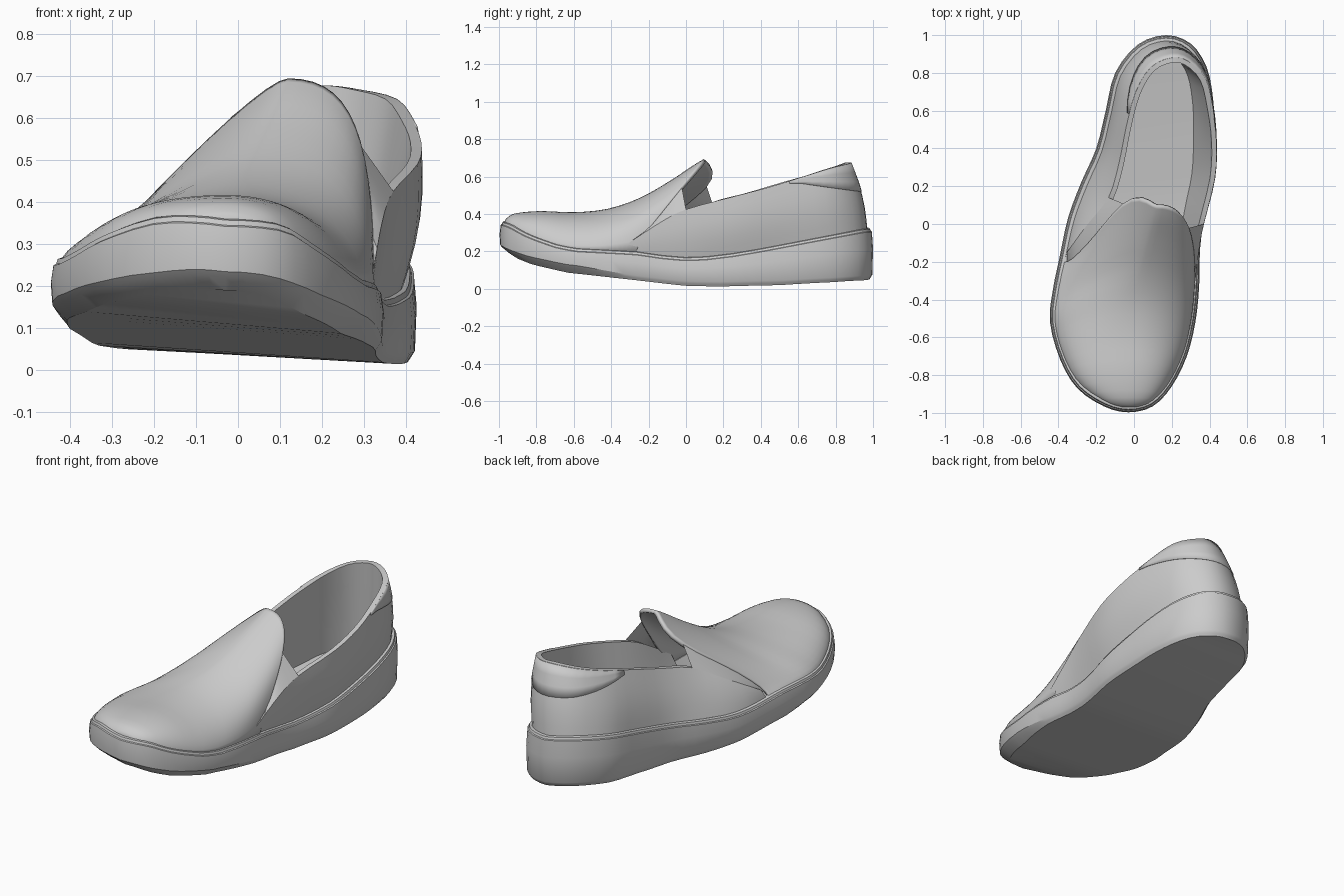
import bpy, bmesh, math
from mathutils import Vector

cube = bpy.data.objects.get("Cube")
if cube:
    bpy.data.objects.remove(cube, do_unlink=True)

grey = bpy.data.materials.new("light_grey")
grey.use_nodes = True
grey.diffuse_color = (0.6, 0.6, 0.6, 1)
grey.node_tree.nodes["Principled BSDF"].inputs["Base Color"].default_value = (0.6, 0.6, 0.6, 1)
STEPS = 3  # samples between two control points


def interp(table, v):
    """Piecewise linear lookup in a sorted list of (key, value)."""
    if v <= table[0][0]:
        return table[0][1]
    for (a, p), (b, q) in zip(table, table[1:]):
        if v <= b:
            return p + (q - p) * (v - a) / max(b - a, 1e-9)
    return table[-1][1]


def smooth(rows, closed=False):
    """Catmull-Rom resampling of tuples of any length."""
    n, out = len(rows), []
    at = (lambda i: rows[i % n]) if closed else (lambda i: rows[max(0, min(n - 1, i))])
    for i in range(n if closed else n - 1):
        for s in range(STEPS):
            t = s / STEPS
            out.append(tuple(
                0.5 * (2 * b + (c - a) * t + (2 * a - 5 * b + 4 * c - d) * t * t
                       + (3 * b - a - 3 * c + d) * t ** 3)
                for a, b, c, d in zip(at(i - 1), at(i), at(i + 1), at(i + 2))))
    return out if closed else out + [tuple(rows[-1])]


def finish(name, bm, thickness=0, angle=35):
    me = bpy.data.meshes.new(name)
    bm.to_mesh(me)
    bm.free()
    ob = bpy.data.objects.new(name, me)
    bpy.context.collection.objects.link(ob)
    me.materials.append(grey)
    if thickness:
        mod = ob.modifiers.new("thickness", 'SOLIDIFY')
        mod.thickness, mod.offset = thickness, -1
    bpy.ops.object.select_all(action='DESELECT')
    ob.select_set(True)
    bpy.context.view_layer.objects.active = ob
    bpy.ops.object.shade_smooth_by_angle(angle=math.radians(angle))


def loft(rows, closed=False):
    bm = bmesh.new()
    grid = [[bm.verts.new(p) for p in r] for r in rows]
    for a, b in zip(grid, grid[1:]):
        n = len(a)
        for i in range(n if closed else n - 1):
            j = (i + 1) % n
            bm.faces.new((a[i], a[j], b[j], b[i]))
    return bm, grid


# Footprint, from the toe along the -x side to the heel and back along +x
outline = smooth([
    (-.03, -.997), (-.16, -.965), (-.3, -.87), (-.39, -.72), (-.445, -.52), (-.43, -.35),
    (-.395, -.18), (-.35, .03), (-.28, .22), (-.2, .4), (-.15, .6), (-.1, .8), (.02, .95),
    (.17, 1.0), (.3, .955), (.385, .83), (.42, .65), (.425, .45), (.415, .25), (.375, .05),
    (.35, -.13), (.345, -.33), (.325, -.52), (.28, -.7), (.2, -.86), (.1, -.965)], True)
N = len(outline)
HALF = N // 2
right_edge = sorted((y, x) for x, y in outline[HALF:] + outline[:1])
sole_top = [(-1, .36), (-.95, .345), (-.88, .305), (-.8, .272), (-.7, .238), (-.6, .217),
            (-.4, .207), (-.27, .2), (-.12, .178), (0, .168), (.1, .172), (.25, .19),
            (.4, .215), (.7, .272), (.95, .318), (1, .323)]
sole_low = [(-1, .19), (-.95, .165), (-.85, .13), (-.65, .087), (-.4, .056), (-.2, .033), (0, .008),
            (.2, 0), (.5, .005), (.8, .025), (1, .05)]


def top_z(x, y):
    return interp(sole_top, y) + .07 * max(0, interp(right_edge, y) - x)


def low_z(x, y):
    return interp(sole_low, y) + .07 * max(0, interp(right_edge, y) - x) + .12 * max(0, x - .3)


def floor_z(x, y):
    return .6 * low_z(x, y) + .4 * top_z(x, y)


def inset(d):
    """Footprint moved inwards by d, where d may depend on y."""
    out = []
    for i, (x, y) in enumerate(outline):
        (ax, ay), (bx, by) = outline[i - 1], outline[(i + 1) % N]
        t = Vector((bx - ax, by - ay)).normalized()
        k = d(y) if callable(d) else d
        out.append((x + t.y * k, y - t.x * k))
    return out


# Sole: stacked rings with a bevelled toe, a foxing step and a sunken insole
toe = lambda y: max(0, min(1, (-.3 - y) / .3))
layers = [
    (lambda y: .02 + .035 * toe(y), lambda x, y: low_z(x, y)),
    (lambda y: .012 + .004 * toe(y), lambda x, y: low_z(x, y) + .012 + .02 * toe(y)),
    (.004, lambda x, y: low_z(x, y) + .025 + .02 * toe(y)),
    (0, lambda x, y: .4 * low_z(x, y) + .6 * top_z(x, y)),
    (.006, lambda x, y: top_z(x, y) - .018),
    (.012, lambda x, y: top_z(x, y) - .015),
    (.016, lambda x, y: top_z(x, y) - .003),
    (.026, lambda x, y: top_z(x, y)),
    (.045, lambda x, y: top_z(x, y) - .004),
    (.095, floor_z)]
rings = []
for d, z in layers:
    rings.append([(p[0], p[1], z(*q)) for p, q in zip(inset(d), outline)])
bm, grid = loft(rings, True)
for ring in (grid[0], grid[-1]):
    for i in range(HALF):
        quad = [ring[i], ring[i + 1], ring[(N - i - 1) % N], ring[(N - i) % N]]
        bm.faces.new(list(dict.fromkeys(quad)))
bmesh.ops.recalc_face_normals(bm, faces=bm.faces)
finish("sole", bm, angle=30)

# Vamp: arched sections leaning back from the sole to the tongue
vamp_ring = inset(.022)
base_left = sorted((y, x) for x, y in vamp_ring[:HALF + 1])
base_right = sorted((y, x) for x, y in vamp_ring[HALF:] + vamp_ring[:1])
# left base y, right base y, crown x, y, z, left fullness, right fullness, left sweep
stations = smooth([
    (-.968, -.968, -.03, -.968, .368, .5, .5, 0), (-.93, -.93, -.035, -.92, .402, .6, .6, 0),
    (-.82, -.82, -.03, -.78, .416, .6, .6, 0), (-.68, -.68, -.02, -.6, .41, .55, .55, 0),
    (-.55, -.55, 0, -.42, .428, .38, .55, 0), (-.43, -.45, .04, -.25, .485, .2, .57, .1),
    (-.32, -.36, .08, -.09, .575, .08, .65, .3), (-.24, -.3, .11, .03, .655, .03, .7, .7),
    (-.2, -.27, .12, .095, .694, .02, .74, 1)])
ARC = 14


def half_arc(base, crown, f, sweep=0):
    """Curve rising from the base to a level crown; y leans with height."""
    up = base + Vector((0, 0, (crown.z - base.z) * f))
    side = crown + Vector(((base.x - crown.x) * max(f, .16), 0, 0))
    pts = []
    for i in range(ARC + 1):
        t = i / ARC
        p = (1 - t) ** 3 * base + 3 * t * (1 - t) ** 2 * up + 3 * t * t * (1 - t) * side + t ** 3 * crown
        s = (p.z - base.z) / (crown.z - base.z)
        lean = max(0, (s - .08) / .92)
        p.y = base.y + (crown.y - base.y) * lean + sweep * s ** 3 * (1 - s)
        pts.append(p)
    return pts


sections = []
for yl, yr, cx, cy, cz, fl, fr, sweep in stations:
    xl, xr = interp(base_left, yl), interp(base_right, yr)
    crown = Vector((cx, cy, cz))
    left = half_arc(Vector((xl, yl, top_z(xl, yl) - .012)), crown, fl, sweep)
    right = half_arc(Vector((xr, yr, top_z(xr, yr) - .012)), crown, fr)
    sections.append(left + right[-2::-1])
bm, grid = loft(sections)
bm.faces.new(grid[0][::-1])
finish("vamp", bm, .02, angle=50)
edge = sections[-1]

# Quarters: wall from the sole to the collar around the heel, with a padded lining
collar = [Vector(p) for p in smooth([
    (-.355, -.15, .285), (-.245, .0, .375), (-.135, .14, .46), (-.08, .32, .51), (-.04, .52, .57),
    (.01, .7, .62), (.09, .83, .66), (.2, .88, .677), (.29, .86, .667), (.375, .77, .645),
    (.415, .61, .595), (.437, .43, .54), (.428, .24, .49), (.37, 0, .425), (.345, -.13, .36),
    (.325, -.3, .25)])]
FIRST = 6 * STEPS
foot = [Vector((x, y, top_z(x, y) - .012)) for x, y in inset(.03)[FIRST:FIRST + len(collar)]]


def outward(i):
    a, b = foot[max(i - 1, 0)], foot[min(i + 1, len(foot) - 1)]
    return Vector((a.y - b.y, b.x - a.x, 0)).normalized()


def wall(v, i, out=0):
    fade = min(1, i / 8, (len(foot) - 1 - i) / 8)
    return foot[i].lerp(collar[i], v) + outward(i) * (out + .018 * fade * math.sin(math.pi * v))


def lining(v, i):
    low = foot[i] - outward(i) * .08
    low.z = floor_z(foot[i].x, foot[i].y)
    return low.lerp(collar[i] - outward(i) * .026, v)


back = list(range(len(collar)))[::-1]
rows = [[wall(v / 6, i) for i in back] for v in range(7)]
rows += [[lining(v / 4, i) for i in back] for v in range(4, -1, -1)]
bm, _ = loft(rows)
finish("quarters", bm, angle=45)

# Heel tab: thin panel below the collar at the back
tab = [i for i in back if collar[i].y > .54]


def tab_foot(i):
    z = min(.572 - .05 * (collar[i].y - .56) / .32, collar[i].z - .012)
    return (z - foot[i].z) / (collar[i].z - foot[i].z)


bm, _ = loft([[wall(tab_foot(i) + (1 - tab_foot(i)) * k / 3, i, .004) for i in tab]
              for k in range(4)])
finish("heel_tab", bm, .008, angle=45)

# Gores: elastic panels tucked under the vamp edge, meeting the front of each quarter
corner = 2 * STEPS
for name, arc, top in (("right_gore", edge[::-1], collar[::-1][:corner + 1]),
                       ("left_gore", edge, collar[:corner + 1])):
    arc = [p.lerp(Vector((.1, p.y, p.z - .02)), .035) for p in arc[1:ARC] if p.z < .575]
    low = []
    for k in range(len(arc)):
        t = k / (len(arc) - 1) * corner
        j = min(int(t), corner - 1)
        low.append(top[j].lerp(top[j + 1], t - j))
    bm, _ = loft([low, [a.lerp(b, .5) for a, b in zip(low, arc)], arc])
    finish(name, bm, angle=45)
